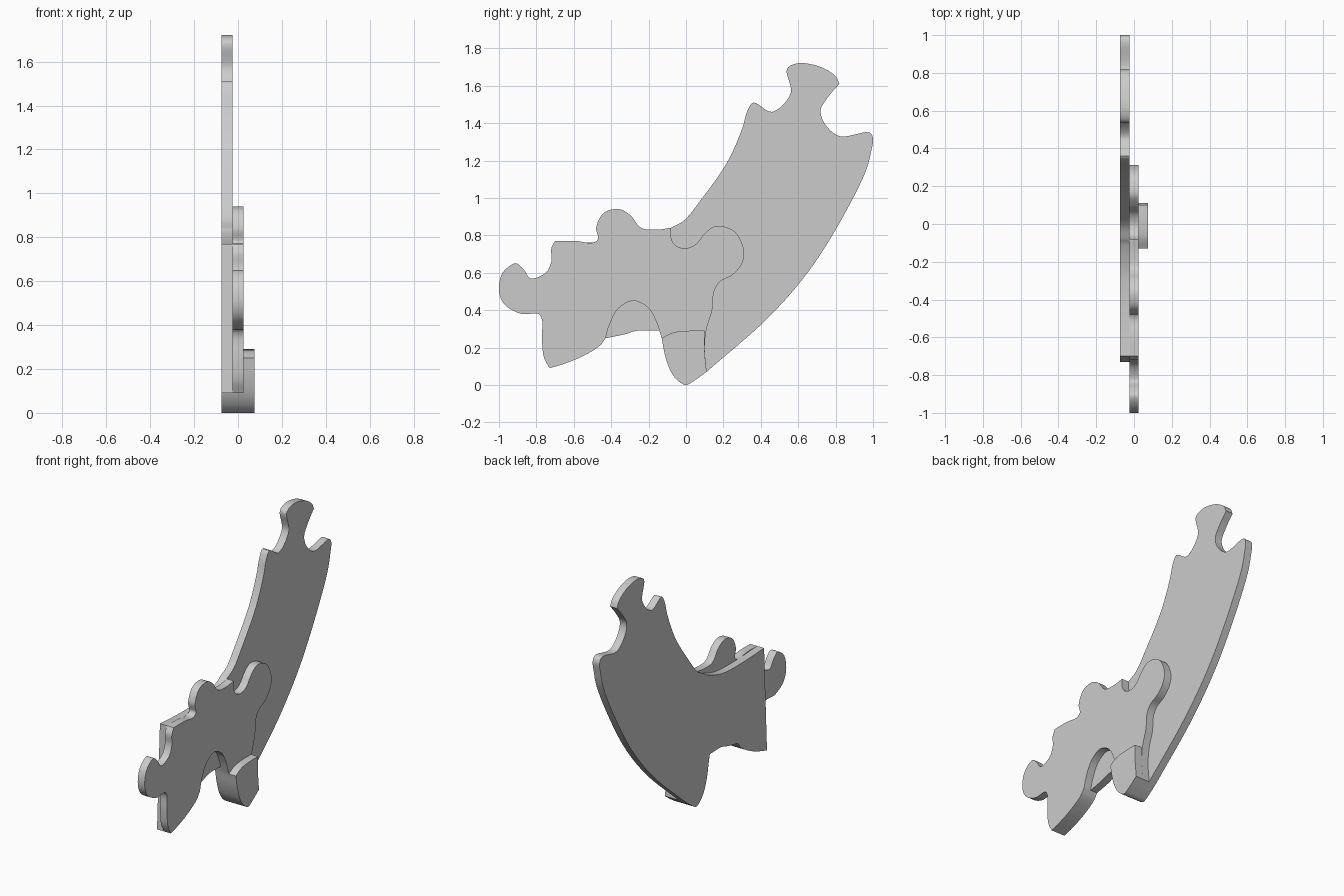
import bpy
import bmesh
from mathutils import Vector

LAYER = 0.05   # thickness of every plate
STEPS = 6      # curve samples between two profile points

cube = bpy.data.objects.get("Cube")
if cube:
    bpy.data.objects.remove(cube, do_unlink=True)

material = bpy.data.materials.new("plain_grey")
material.use_nodes = True
grey = (0.6, 0.6, 0.6, 1)
material.diffuse_color = grey
material.node_tree.nodes["Principled BSDF"].inputs["Base Color"].default_value = grey


def smooth_run(points):
    """Centripetal spline through the points (in hundredths), without its last point."""
    pts = [Vector(p) / 100 for p in points]
    pts = [2 * pts[0] - pts[1]] + pts + [2 * pts[-1] - pts[-2]]
    samples = []
    for quad in zip(pts, pts[1:], pts[2:], pts[3:]):
        knots = [0.0]
        for start, end in zip(quad, quad[1:]):
            knots.append(knots[-1] + (end - start).length ** 0.5)
        for step in range(STEPS):
            t = knots[1] + (knots[2] - knots[1]) * step / STEPS
            level = list(quad)
            # repeated interpolation, narrowing to the middle span
            for depth in (1, 2, 3):
                blended = []
                for i in range(len(level) - 1):
                    low, high = i, i + depth
                    if depth == 3:
                        low, high = 1, 2
                    factor = (t - knots[low]) / (knots[high] - knots[low])
                    blended.append(level[i].lerp(level[i + 1], factor))
                level = blended
            samples.append(level[0])
    return samples


def plate(name, runs, x_start):
    """Closed outline made of smooth runs joined at corners, extruded along x."""
    outline = [point for run in runs for point in smooth_run(run)]
    bm = bmesh.new()
    face = bm.faces.new([bm.verts.new((x_start, p.x, p.y)) for p in outline])
    extruded = bmesh.ops.extrude_face_region(bm, geom=[face], use_keep_orig=True)
    moved = [g for g in extruded["geom"] if isinstance(g, bmesh.types.BMVert)]
    bmesh.ops.translate(bm, verts=moved, vec=(LAYER, 0, 0))
    bmesh.ops.recalc_face_normals(bm, faces=bm.faces)
    mesh = bpy.data.meshes.new(name)
    bm.to_mesh(mesh)
    bm.free()
    mesh.materials.append(material)
    obj = bpy.data.objects.new(name, mesh)
    bpy.context.collection.objects.link(obj)
    bpy.ops.object.select_all(action="DESELECT")
    obj.select_set(True)
    bpy.context.view_layer.objects.active = obj
    bpy.ops.object.shade_smooth_by_angle()
    return obj


# Rounded foot shared by all three plates
foot = [(-13, 25), (-11, 15), (-8, 7), (-4, 2), (0, 0), (4, 2), (11, 7)]
# Lower edge of the front leg, shared by the two larger plates
leg = [(-73, 9), (-66, 11), (-56, 15), (-46, 21), (-43, 25)]

# Long rear plate: outer sweep, knob at the tip, inner sweep
outer_sweep = [(11, 7), (44, 36), (65, 60), (80, 83), (96, 114), (99, 125),
               (100, 132), (98, 135), (82, 133), (74, 140), (72, 147),
               (76, 154), (82, 161)]
knob_and_inner_sweep = [(82, 161), (80, 165), (72, 170), (60, 172), (54, 169),
                        (56, 156), (46, 146), (36, 151), (33, 147), (30, 137),
                        (22, 119), (8, 99), (-1, 88), (-8, 84)]
rear_belly = [(-43, 25), (-33, 27), (-26, 29), (-14, 29)]
rear_back = [(-8, 84), (-11, 82), (-26, 77), (-47, 76), (-70, 77)]
plate("long_plate", [
    [(-70, 77), (-73, 9)], leg, rear_belly, [(-14, 29), (-13, 25)],
    foot, outer_sweep, knob_and_inner_sweep, rear_back,
], -1.5 * LAYER)

# Middle jigsaw plate: top knob, front knob, arch and rear knob
top_knob = [(-8, 84), (-16, 83), (-24, 84), (-30, 91), (-36, 94), (-44, 92),
            (-48, 84), (-47, 78), (-50, 76), (-59, 77), (-70, 77)]
front_knob = [(-70, 77), (-72, 73), (-72, 66), (-75, 60), (-83, 57), (-87, 62),
              (-91, 65), (-98, 60), (-100, 50), (-97, 43), (-88, 38),
              (-79, 38), (-77, 35), (-77, 25), (-76, 15), (-73, 9)]
arch = [(-43, 25), (-41, 32), (-36, 41), (-28, 45), (-20, 41), (-16, 34), (-13, 25)]
rear_knob = [(11, 7), (10, 20), (11, 30), (14, 40), (15, 50), (18, 55),
             (25, 59), (30, 65), (31, 72), (26, 82), (16, 85), (10, 81),
             (5, 75), (-1, 73), (-6, 75), (-8, 79), (-8, 84)]
plate("jigsaw_plate", [top_knob, front_knob, leg, arch, foot, rear_knob],
      -0.5 * LAYER)

# Small outer plate over the foot
foot_top = [(10, 29), (2, 29), (-7, 28), (-13, 25)]
plate("foot_plate", [foot, [(11, 7), (10, 18), (10, 29)], foot_top], 0.5 * LAYER)
